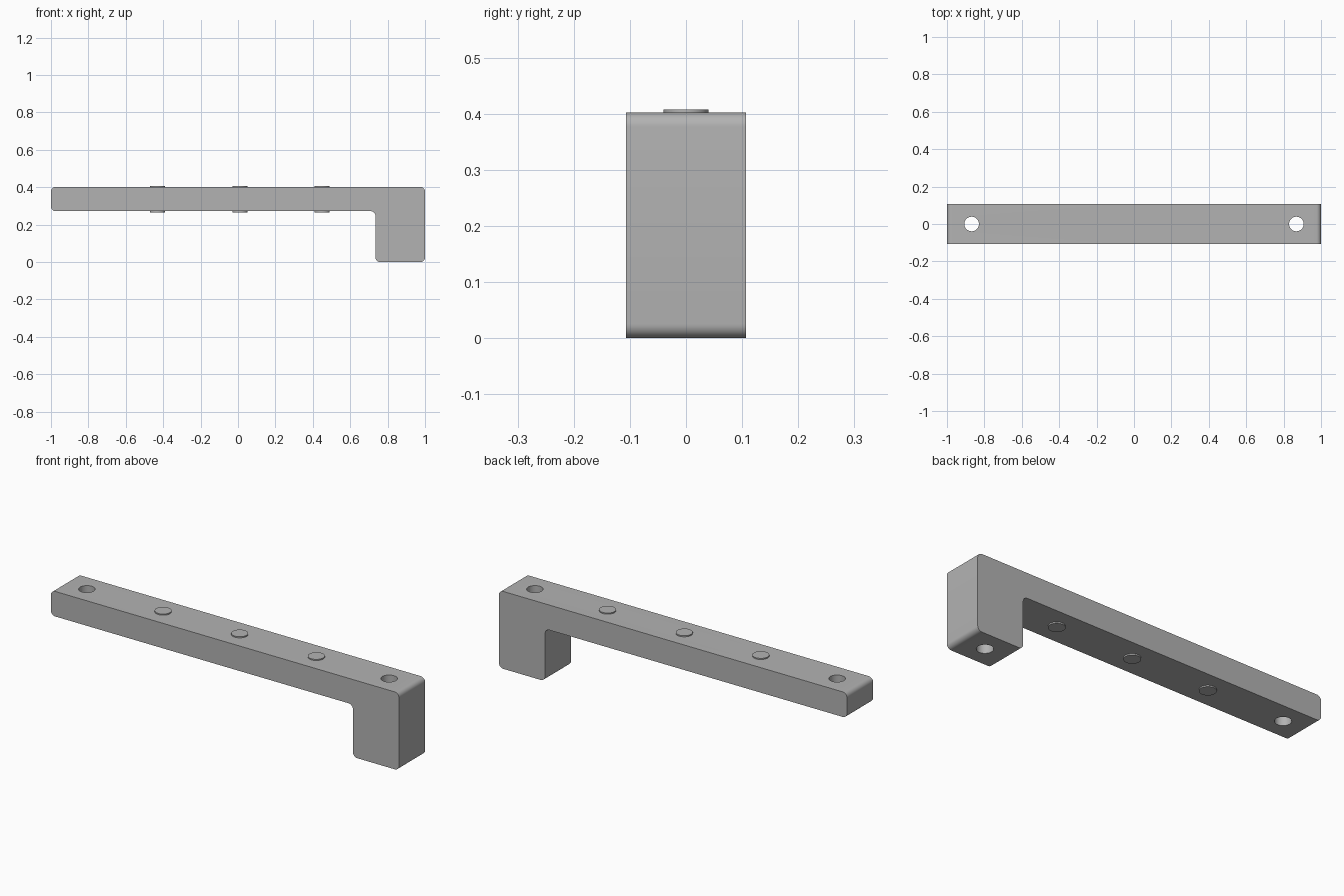
import bpy, bmesh, math
from mathutils import Vector

cube = bpy.data.objects.get("Cube")
if cube:
    bpy.data.objects.remove(cube)

TOP, UNDER, HALF_DEPTH, ROUND = 0.402, 0.272, 0.107, 0.025

# Single grey finish
grey = bpy.data.materials.new("grey")
grey.use_nodes = True
colour = (0.45, 0.45, 0.45, 1)
grey.diffuse_color = colour
grey.node_tree.nodes["Principled BSDF"].inputs["Base Color"].default_value = colour


def finish(name, bm):
    bmesh.ops.recalc_face_normals(bm, faces=bm.faces)
    mesh = bpy.data.meshes.new(name)
    bm.to_mesh(mesh)
    bm.free()
    mesh.materials.append(grey)
    obj = bpy.data.objects.new(name, mesh)
    bpy.context.collection.objects.link(obj)
    return obj


def cylinder(name, x, radius, bottom, top):
    bm = bmesh.new()
    bmesh.ops.create_cone(bm, cap_ends=True, segments=48, radius1=radius,
                          radius2=radius, depth=top - bottom)
    bmesh.ops.translate(bm, verts=bm.verts, vec=(x, 0, (top + bottom) / 2))
    return finish(name, bm)


def smooth(obj):
    bpy.ops.object.select_all(action='DESELECT')
    obj.select_set(True)
    bpy.context.view_layer.objects.active = obj
    bpy.ops.object.shade_smooth_by_angle(angle=math.radians(30))


# L-shaped body: side profile pulled through its depth, corners rounded
outline = [(-1, UNDER), (0.735, UNDER), (0.735, 0), (1, 0), (1, TOP), (-1, TOP)]
bm = bmesh.new()
face = bm.faces.new([bm.verts.new((x, -HALF_DEPTH, z)) for x, z in outline])
pulled = bmesh.ops.extrude_face_region(bm, geom=[face])["geom"]
bmesh.ops.translate(bm, vec=Vector((0, 2 * HALF_DEPTH, 0)),
                    verts=[v for v in pulled if isinstance(v, bmesh.types.BMVert)])
bmesh.ops.recalc_face_normals(bm, faces=bm.faces)
corners = [e for e in bm.edges if abs(e.verts[0].co.y - e.verts[1].co.y) > HALF_DEPTH]
bmesh.ops.bevel(bm, geom=corners, offset=ROUND, segments=8, profile=0.5,
                affect='EDGES')
body = finish("handle_body", bm)

# Screw holes through both ends
for side, x in (("right", -0.868), ("left", 0.868)):
    cutter = cylinder(side + "_hole_cutter", x, 0.039, -0.1, 0.5)
    cutter.hide_render = True
    cutter.hide_set(True)
    cut = body.modifiers.new(side + "_hole", 'BOOLEAN')
    cut.operation = 'DIFFERENCE'
    cut.solver = 'EXACT'
    cut.object = cutter

# Apply the cuts, then remove the cutters
bpy.context.view_layer.update()
cut_mesh = bpy.data.meshes.new_from_object(
    body.evaluated_get(bpy.context.evaluated_depsgraph_get()))
cutters = [m.object for m in body.modifiers]
body.modifiers.clear()
body.data = cut_mesh
for cutter in cutters:
    bpy.data.objects.remove(cutter)
smooth(body)

# Pins through the bar, standing slightly proud above and below
for name, x in (("right_pin", -0.43), ("middle_pin", 0.01), ("left_pin", 0.45)):
    smooth(cylinder(name, x, 0.04, UNDER - 0.007, TOP + 0.006))
